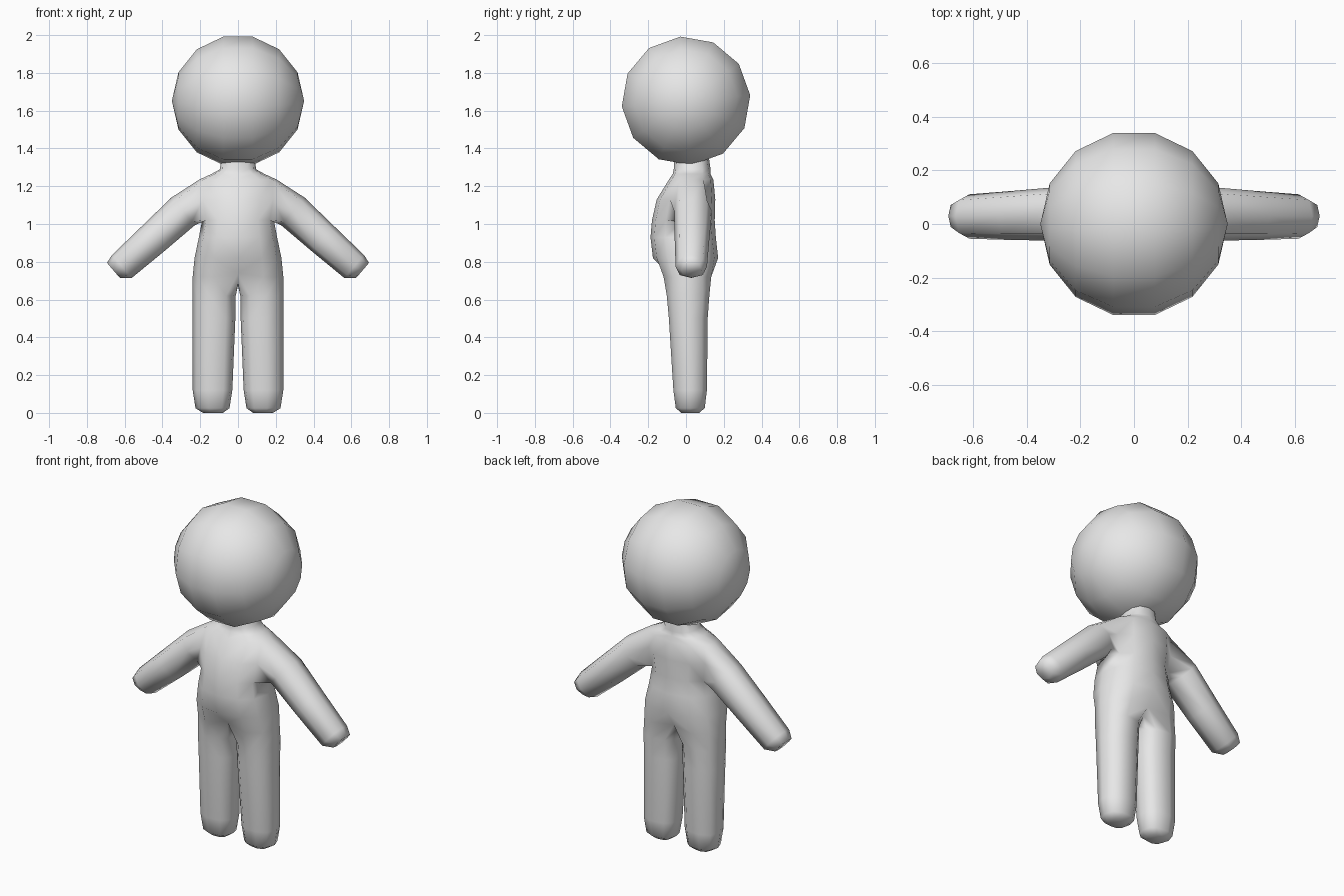
import bpy, bmesh, math
from mathutils import Matrix

cube = bpy.data.objects.get("Cube")
if cube:
    bpy.data.objects.remove(cube, do_unlink=True)

# Single plain grey
grey = bpy.data.materials.new("plain_grey")
grey.use_nodes = True
grey.diffuse_color = (0.8, 0.8, 0.8, 1)
grey.node_tree.nodes["Principled BSDF"].inputs["Base Color"].default_value = (0.8, 0.8, 0.8, 1)


def make_object(name, bm):
    for f in bm.faces:
        f.smooth = True
    mesh = bpy.data.meshes.new(name)
    bm.to_mesh(mesh)
    bm.free()
    mesh.materials.append(grey)
    obj = bpy.data.objects.new(name, mesh)
    bpy.context.collection.objects.link(obj)
    return obj


def soft(v, power=0.85):
    """Squares an ellipse coordinate slightly."""
    return math.copysign(abs(v) ** power, v)


def bridge(bm, a, b, closed=True):
    n = len(a)
    for j in range(n if closed else n - 1):
        k = (j + 1) % n
        bm.faces.new((a[j], a[k], b[k], b[j]))


# Head: round, poles pointing sideways
bm = bmesh.new()
bmesh.ops.create_uvsphere(
    bm, u_segments=12, v_segments=7, radius=0.35,
    matrix=Matrix.Translation((0, 0, 1.652)) @ Matrix.Rotation(math.radians(5), 4, 'X')
    @ Matrix.Rotation(math.pi / 2, 4, 'Y'))
make_object("head", bm)

# Body: the left half of one continuous skin, mirrored
bm = bmesh.new()

# Torso rows, top to bottom: height, half width, front y, back y
torso = [
    (1.36, 0.09, -0.06, 0.12),
    (1.29, 0.095, -0.065, 0.13),
    (1.265, 0.14, -0.07, 0.13),
    (1.235, 0.205, -0.09, 0.145),
    (1.13, 0.21, -0.155, 0.155),
    (1.02, 0.19, -0.18, 0.152),
    (0.93, 0.207, -0.188, 0.158),
    (0.82, 0.23, -0.175, 0.17),
    (0.72, 0.24, -0.135, 0.15),
]
rows = []
for z, hw, yf, yb in torso:
    row = []
    for j in range(7):
        t = math.radians(-90 + 30 * j)
        x = 0 if j in (0, 6) else hw * soft(math.cos(t))
        row.append(bm.verts.new((x, (yf + yb) / 2 + (yb - yf) / 2 * soft(math.sin(t)), z)))
    rows.append(row)

# Dip the centre line between the legs
rows[-1][0].co = (0, -0.10, 0.74)
rows[-1][6].co = (0, 0.115, 0.73)

# Skin the torso, leaving an opening at the shoulder
for i in range(len(rows) - 1):
    up, low = rows[i], rows[i + 1]
    if i in (3, 4):
        bridge(bm, low[:3], up[:3], False)
        bridge(bm, low[4:], up[4:], False)
    else:
        bridge(bm, low, up, False)

# Arm: eight-sided rings along a sloping axis
# centre x, centre z, centre y, radius in the slope plane, radius in y
arm = [
    (0.29, 1.067, 0.038, 0.096, 0.100),
    (0.45, 0.922, 0.032, 0.089, 0.092),
    (0.615, 0.775, 0.028, 0.080, 0.083),
    (0.66, 0.755, 0.030, 0.052, 0.055),
]
a, b, c = rows[3:6]
ring = [c[2], c[3], c[4], b[4], a[4], a[3], a[2], b[2]]
for cx, cz, cy, r, ry in arm:
    new = []
    for j in range(8):
        t = math.radians(-135 + 45 * j)
        s = r * soft(math.sin(t))
        new.append(bm.verts.new((cx + 0.65 * s, cy + ry * soft(math.cos(t)), cz + 0.76 * s)))
    bridge(bm, ring, new)
    ring = new
bm.faces.new(ring)

# Crotch line closes the hip row into a leg ring
crotch = [bm.verts.new((0, y, z)) for y, z in ((0.08, 0.69), (0.01, 0.675), (-0.06, 0.69))]
ring = rows[-1] + crotch

# Leg rows: height, inner x, outer x, front y, back y
legs = [
    (0.62, 0.012, 0.24, -0.103, 0.125),
    (0.50, 0.014, 0.24, -0.092, 0.116),
    (0.12, 0.030, 0.24, -0.068, 0.112),
    (0.025, 0.045, 0.225, -0.055, 0.10),
    (0.0, 0.08, 0.185, -0.025, 0.07),
]
angles = [-120 + 40 * j for j in range(7)] + [150, 180, 210]
for z, xi, xo, yf, yb in legs:
    new = []
    for deg in angles:
        t = math.radians(deg)
        new.append(bm.verts.new(((xi + xo) / 2 + (xo - xi) / 2 * soft(math.cos(t)),
                                 (yf + yb) / 2 + (yb - yf) / 2 * soft(math.sin(t)), z)))
    bridge(bm, new, ring)
    ring = new
bm.faces.new(ring[::-1])

body = make_object("body", bm)
mirror = body.modifiers.new("mirror", 'MIRROR')
mirror.use_clip = True
